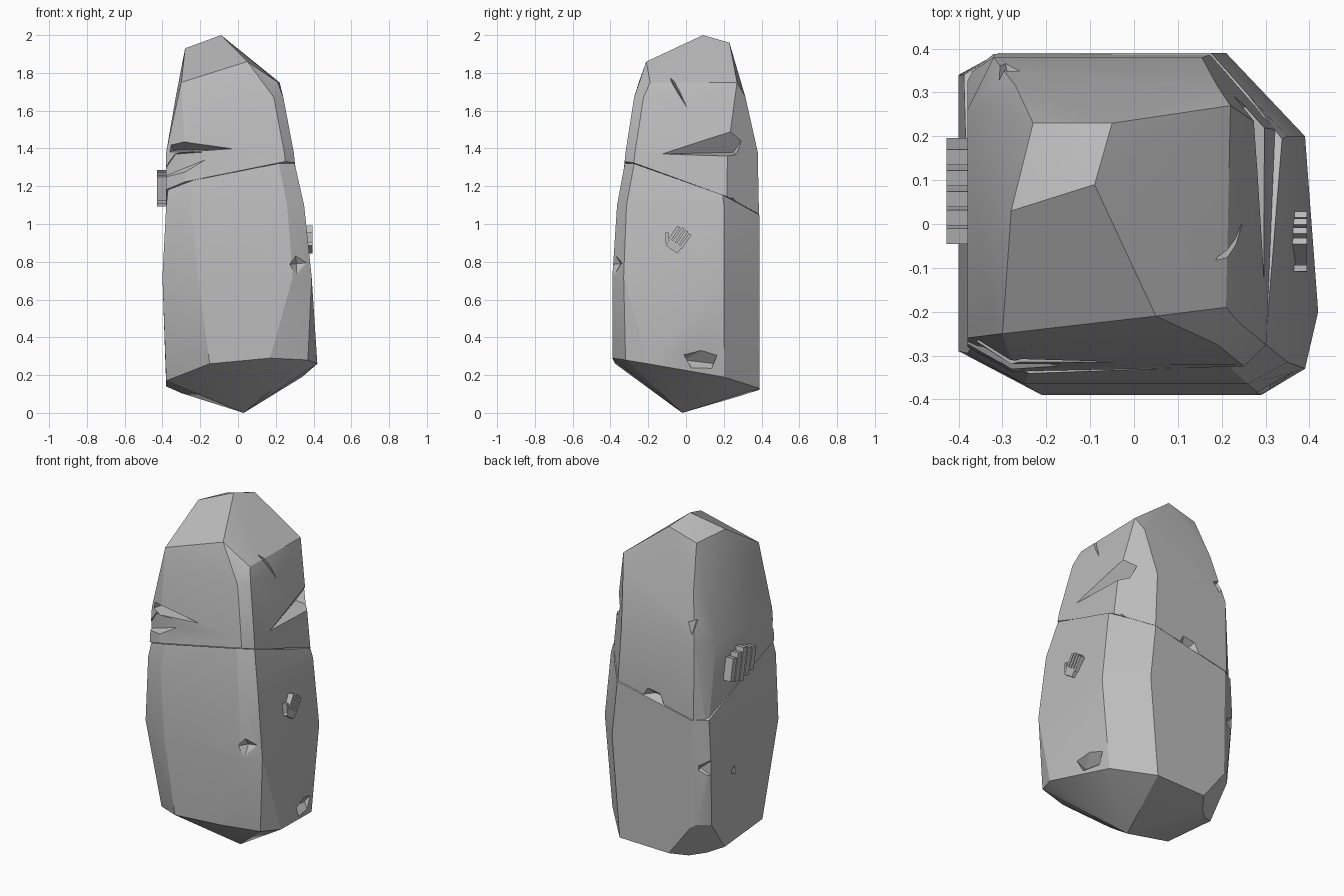
import bpy, bmesh, math
from mathutils import Vector, Matrix

if "Cube" in bpy.data.objects:
    bpy.data.objects.remove(bpy.data.objects["Cube"], do_unlink=True)

stone = bpy.data.materials.new("grey stone")
stone.use_nodes = True
GREY = (0.5, 0.5, 0.5, 1)
stone.diffuse_color = GREY
stone.node_tree.nodes["Principled BSDF"].inputs["Base Color"].default_value = GREY

CRACK_NORMAL = Vector((-0.21, 0.37, 1)).normalized()
CRACK_POINT = Vector((0, 0, 1.155))


def to_object(name, bm):
    bmesh.ops.recalc_face_normals(bm, faces=bm.faces)
    mesh = bpy.data.meshes.new(name)
    bm.to_mesh(mesh)
    bm.free()
    mesh.materials.append(stone)
    obj = bpy.data.objects.new(name, mesh)
    bpy.context.collection.objects.link(obj)
    return obj


def hull(points):
    bm = bmesh.new()
    for p in points:
        bm.verts.new(p)
    bmesh.ops.convex_hull(bm, input=bm.verts)
    bmesh.ops.delete(bm, geom=[v for v in bm.verts if not v.link_faces], context='VERTS')
    bmesh.ops.dissolve_limit(bm, angle_limit=math.radians(4), verts=bm.verts, edges=bm.edges)
    return bm


def ring(z, x0, x1, y0, y1, fl, fr, br, bl):
    """Chamfered rectangle; each corner is cut by (dx, dy)."""
    out = []
    for x, y, sx, sy, (dx, dy) in ((x0, y0, 1, 1, fl), (x1, y0, -1, 1, fr),
                                   (x1, y1, -1, -1, br), (x0, y1, 1, -1, bl)):
        out += [(x + sx * dx, y, z), (x, y + sy * dy, z)]
    return out


def slice_off(bm, point, normal):
    """Remove everything on the normal's side and cap the cut."""
    geom = bm.verts[:] + bm.edges[:] + bm.faces[:]
    cut = bmesh.ops.bisect_plane(bm, geom=geom, plane_co=point, plane_no=normal, clear_outer=True)
    edges = [e for e in cut["geom_cut"] if isinstance(e, bmesh.types.BMEdge)]
    bmesh.ops.contextual_create(bm, geom=edges)


def finish(obj, gashes):
    """Cut wedge-shaped gashes, then shade."""
    bpy.context.view_layer.objects.active = obj
    for points in gashes:
        cutter = to_object("gash_cutter", hull(points))
        cutter.hide_render = True
        mod = obj.modifiers.new("gash", 'BOOLEAN')
        mod.operation, mod.solver, mod.object = 'DIFFERENCE', 'EXACT', cutter
        bpy.ops.object.modifier_apply(modifier=mod.name)
        bpy.data.objects.remove(cutter, do_unlink=True)
    bpy.ops.object.select_all(action='DESELECT')
    obj.select_set(True)
    bpy.ops.object.shade_smooth_by_angle(angle=math.radians(20))


# Lower stone: pointed foot, tilted rim, chamfered sides
foot = [(0.03, -0.02, 0), (-0.38, -0.17, 0.17), (-0.15, -0.375, 0.26), (0.17, -0.39, 0.29),
        (0.37, -0.32, 0.28), (0.42, -0.2, 0.26), (0.34, 0.2, 0.19), (0.16, 0.39, 0.13),
        (-0.3, 0.39, 0.12), (-0.38, 0.3, 0.13)]
back = ((0.18, 0.19), (0.07, 0.05))
body = ring(0.72, -0.4, 0.39, -0.39, 0.39, (0.19, 0.1), (0.1, 0.06), *back)
body += ring(1.1, -0.38, 0.35, -0.365, 0.39, (0.13, 0.07), (0.09, 0.05), *back)
body += ring(1.45, -0.34, 0.27, -0.3, 0.35, (0.12, 0.07), (0.08, 0.05), *back)
bm = hull(foot + body)
slice_off(bm, CRACK_POINT, CRACK_NORMAL)
slice_off(bm, (-0.36, 0.37, 0.36), (-1, 1, -0.76))
lower = to_object("lower_stone", bm)
finish(lower, [
    # chip above the rim, chip on the front edge, chip on the back edge, side pit
    [(0.33, -0.01, 0.28), (0.5, -0.01, 0.36), (0.42, 0.17, 0.38), (0.44, 0.08, 0.18), (0.32, 0.16, 0.26)],
    [(0.22, -0.45, 0.78), (0.29, -0.43, 0.93), (0.31, -0.42, 0.66), (0.43, -0.33, 0.8), (0.31, -0.345, 0.79)],
    [(-0.34, 0.46, 0.6), (-0.34, 0.46, 0.78), (-0.46, 0.32, 0.76), (-0.46, 0.32, 0.58), (-0.34, 0.35, 0.66)],
    [(-0.45, 0.08, 0.5), (-0.45, 0.1, 0.65), (-0.45, 0.18, 0.55), (-0.36, 0.12, 0.57)],
])

# Upper stone: slightly overhanging base, faceted crown, wide bevel behind
crown = [(-0.09, 0.09, 2), (-0.05, 0.23, 1.96), (-0.23, 0.23, 1.91), (-0.28, 0.03, 1.93),
         (-0.3, -0.25, 1.75), (0.05, -0.21, 1.86), (0.21, -0.19, 1.75), (0.22, 0.27, 1.75)]
front = ((0.1, 0.06), (0.05, 0.05))
body = ring(0.85, -0.38, 0.355, -0.375, 0.39, *front, (0.17, 0.18), (0.06, 0.05))
body += ring(1.38, -0.38, 0.295, -0.32, 0.38, *front, (0.14, 0.16), (0.06, 0.12))
body += ring(1.67, -0.33, 0.24, -0.275, 0.315, *front, (0.05, 0.07), (0.06, 0.18))
bm = hull(crown + body)
slice_off(bm, CRACK_POINT + CRACK_NORMAL * 0.003, -CRACK_NORMAL)
upper = to_object("upper_stone", bm)
finish(upper, [
    # front slash and the step below it
    [(0.02, -0.33, 1.4), (-0.4, -0.42, 1.52), (-0.42, -0.4, 1.36), (-0.34, -0.22, 1.39)],
    [(-0.05, -0.36, 1.39), (-0.42, -0.38, 1.4), (-0.24, -0.4, 1.26), (-0.42, -0.25, 1.24), (-0.33, -0.28, 1.37)],
    # side slash running into a notch at the back corner
    [(0.3, -0.14, 1.37), (0.36, 0.1, 1.55), (0.28, 0.38, 1.56), (0.42, 0.32, 1.33), (0.2, 0.25, 1.38)],
    # shoulder slash, crack notches and back edge chip
    [(0.26, 0.02, 1.59), (0.3, -0.14, 1.8), (0.3, -0.02, 1.74), (0.18, -0.08, 1.77)],
    [(0.36, 0.18, 1.1), (0.4, 0.26, 1.22), (0.3, 0.36, 1.08), (0.24, 0.24, 1.1)],
    [(-0.22, 0.45, 1.5), (-0.38, 0.4, 1.56), (-0.3, 0.4, 1.4), (-0.28, 0.3, 1.5)],
    [(-0.18, 0.42, 0.94), (0.06, 0.42, 0.98), (-0.12, 0.42, 1.07), (0, 0.42, 1.09), (-0.06, 0.32, 1)],
])


def handprint(name, centre, size, tilt, depth):
    """Raised hand of slats on a side face: four fingers, a palm and a thumb."""
    bm = bmesh.new()
    slats = [((i - 1.5) * 0.22, 0.2 - 0.06 * abs(i - 1.5), 0.15, 0.8, 0) for i in range(4)]
    slats += [(0, -0.4, 0.7, 0.4, 0), (-0.5, -0.25, 0.14, 0.5, 0.6)]
    for y, z, width, height, lean in slats:
        place = (Matrix.Translation(centre) @ Matrix.Rotation(tilt, 4, 'X')
                 @ Matrix.Translation((0, y * size, z * size)) @ Matrix.Rotation(lean, 4, 'X')
                 @ Matrix.Diagonal((depth, width * size, height * size, 1)))
        bmesh.ops.create_cube(bm, size=1, matrix=place)
    return to_object(name, bm)


# Raised hand carving on the left side
handprint("left_handprint", (0.365, -0.04, 0.92), 0.11, -0.6, 0.06)

# Leaning carved fingers on the right side
bm = bmesh.new()
for i in range(5):
    place = (Matrix.Translation((-0.395, -0.015 + i * 0.045, 1.19))
             @ Matrix.Rotation(0.2, 4, 'X')
             @ Matrix.Diagonal((0.065, 0.036, 0.19 - 0.03 * abs(i - 2), 1)))
    bmesh.ops.create_cube(bm, size=1, matrix=place)
to_object("right_carved_fingers", bm)
